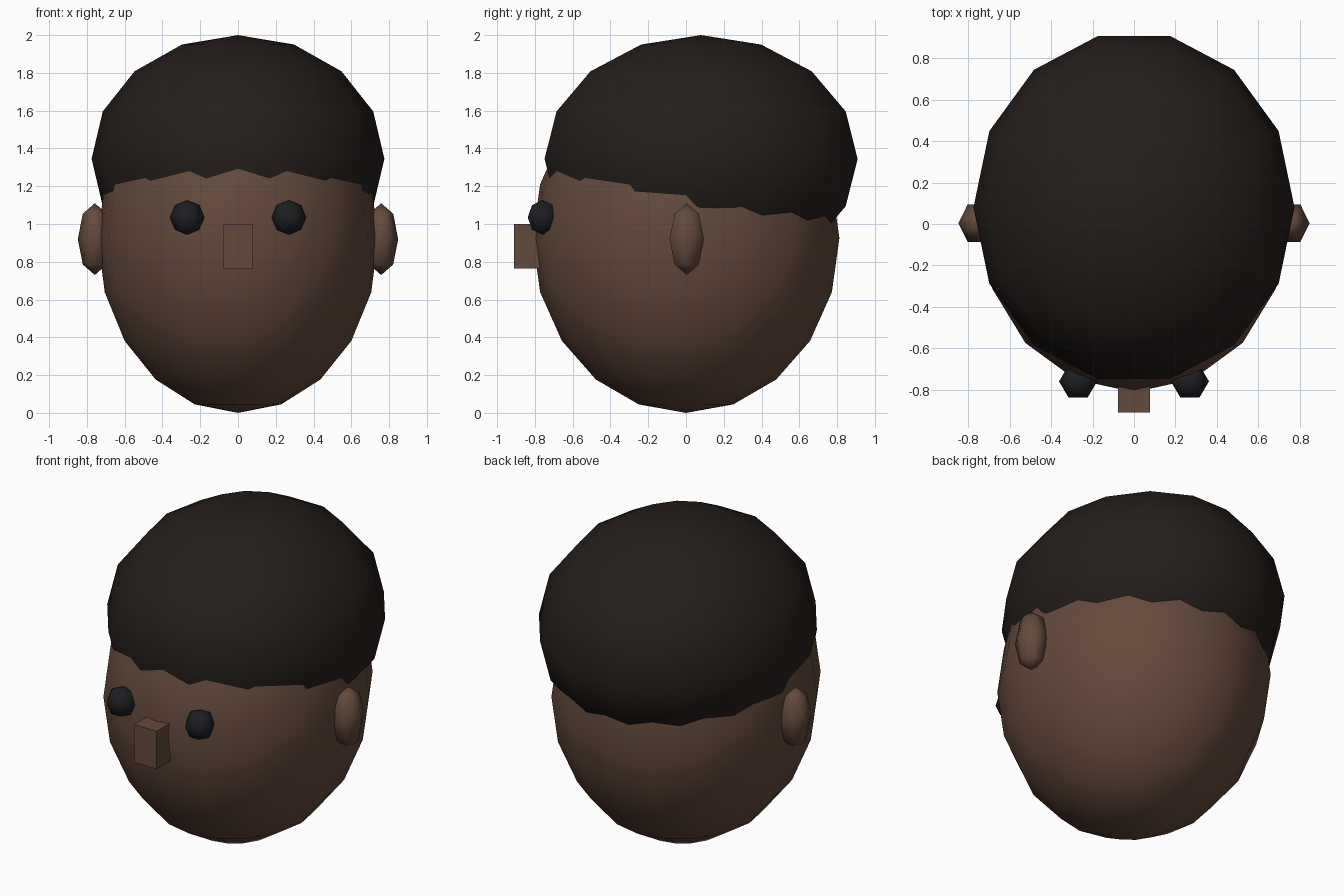
import bpy, bmesh, math
from mathutils import Matrix

if "Cube" in bpy.data.objects:
    bpy.data.objects.remove(bpy.data.objects["Cube"])


def material(name, rgb):
    m = bpy.data.materials.new(name)
    m.diffuse_color = (*rgb, 1)
    m.use_nodes = True
    m.node_tree.nodes["Principled BSDF"].inputs["Base Color"].default_value = m.diffuse_color
    return m


def add_object(name, bm, mat, smooth):
    mesh = bpy.data.meshes.new(name)
    for f in bm.faces:
        f.smooth = smooth
    bm.to_mesh(mesh)
    bm.free()
    mesh.materials.append(mat)
    obj = bpy.data.objects.new(name, mesh)
    bpy.context.collection.objects.link(obj)
    return obj


def ellipsoid(name, centre, radii, segments, rings, mat):
    bm = bmesh.new()
    bmesh.ops.create_uvsphere(bm, u_segments=segments, v_segments=rings, radius=1)
    # turn so that one meridian lies exactly on the +x axis
    v = max(bm.verts, key=lambda p: p.co.xy.length)
    turn = Matrix.Rotation(-math.atan2(v.co.y, v.co.x), 4, 'Z')
    place = Matrix.Translation(centre) @ Matrix.Diagonal((*radii, 1))
    bm.transform(place @ turn)
    return add_object(name, bm, mat, True)


skin = material("skin", (0.127, 0.067, 0.045))
dark_hair = material("dark_hair", (0.018, 0.013, 0.011))
eye_black = material("eye_black", (0.012, 0.013, 0.015))

# Head and hair cap; the hairline is where the two surfaces cross
ellipsoid("head", (0, 0, 0.925), (0.742, 0.812, 0.925), 16, 10, skin)
ellipsoid("hair", (0, 0.08, 1.345), (0.775, 0.85, 0.655), 14, 8, dark_hair)

# Ears and eyes, mirrored in x
for side, s in (("left", 1), ("right", -1)):
    ellipsoid(side + "_ear", (s * 0.758, 0.004, 0.92), (0.09, 0.105, 0.19), 6, 4, skin)
    ellipsoid(side + "_eye", (s * 0.27, -0.76, 1.035), (0.092, 0.09, 0.092), 6, 4, eye_black)

# Nose block
bm = bmesh.new()
bmesh.ops.create_cube(bm, size=1)
bm.transform(Matrix.Translation((0, -0.80, 0.882)) @ Matrix.Diagonal((0.155, 0.22, 0.235, 1)))
add_object("nose", bm, skin, False)
